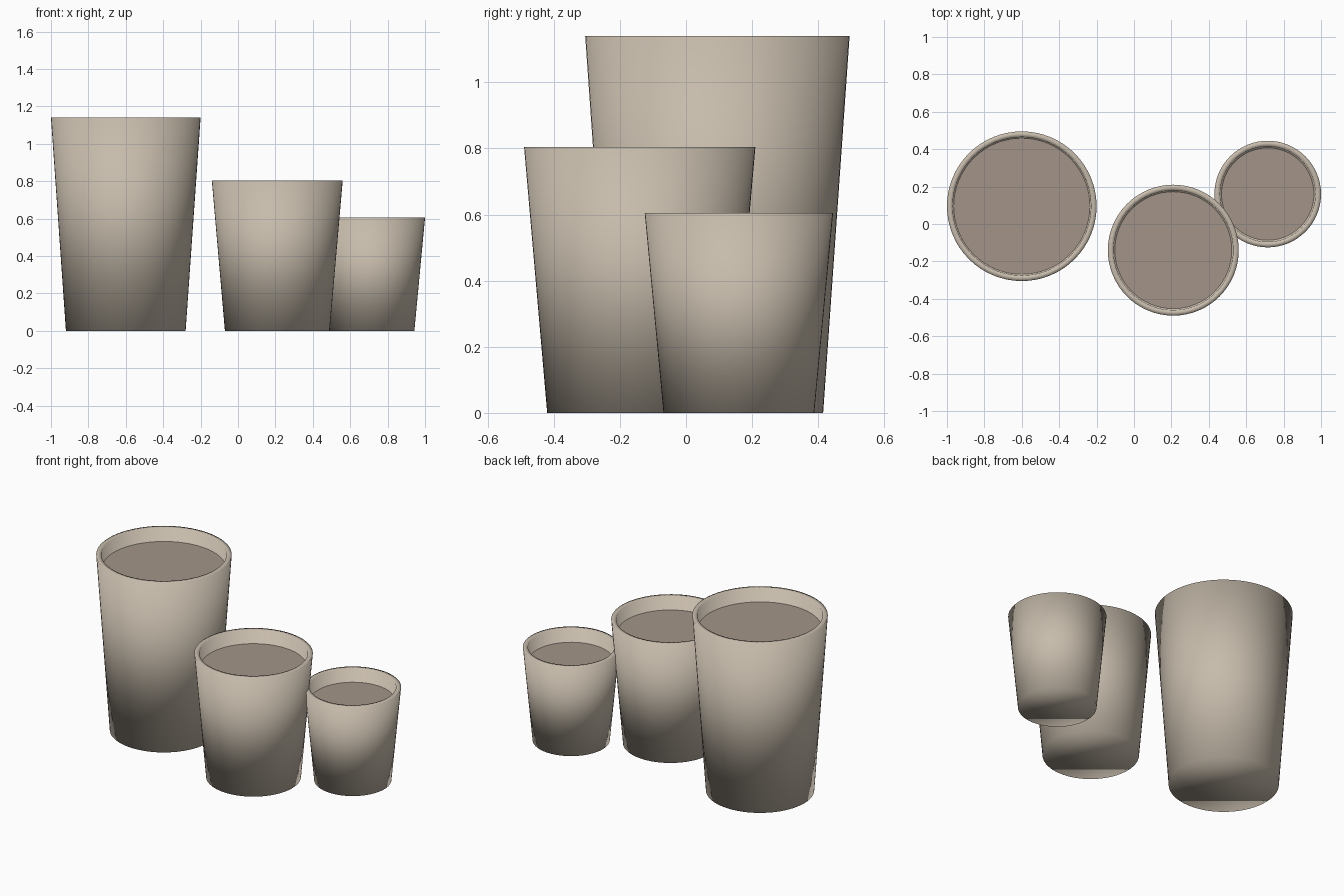
import bpy, bmesh
from math import cos, sin, tau

SIDES = 64
WALL = 0.03        # pot wall thickness
SOIL_DEPTH = 0.085  # soil level below the rim

cube = bpy.data.objects.get("Cube")
if cube:
    bpy.data.objects.remove(cube, do_unlink=True)


def make_material(name, rgb):
    mat = bpy.data.materials.new(name)
    mat.use_nodes = True
    colour = (*rgb, 1.0)
    mat.diffuse_color = colour
    bsdf = next(n for n in mat.node_tree.nodes if n.type == "BSDF_PRINCIPLED")
    bsdf.inputs["Base Color"].default_value = colour
    bsdf.inputs["Roughness"].default_value = 0.8
    return mat


def lathe(name, profile, location, material, smooth):
    """Revolve (radius, z) points and cap both ends with a flat face."""
    bm = bmesh.new()
    rings = [[bm.verts.new((r * cos(tau * i / SIDES), r * sin(tau * i / SIDES), z))
              for i in range(SIDES)] for r, z in profile]
    for low, high in zip(rings, rings[1:]):
        for i in range(SIDES):
            j = (i + 1) % SIDES
            bm.faces.new((low[i], low[j], high[j], high[i]))
    if len(rings) > 1:
        bm.faces.new(rings[0][::-1])
    bm.faces.new(rings[-1])
    for face in bm.faces:
        face.smooth = smooth
    mesh = bpy.data.meshes.new(name)
    bm.to_mesh(mesh)
    bm.free()
    mesh.materials.append(material)
    obj = bpy.data.objects.new(name, mesh)
    obj.location = location
    bpy.context.collection.objects.link(obj)
    return obj


clay = make_material("warm grey clay", (0.57, 0.50, 0.41))
earth = make_material("brown soil", (0.37, 0.30, 0.25))


def planter(size, x, y, radius, height):
    base = radius * 0.8
    taper = (radius - base) / height
    soil_z = height - SOIL_DEPTH

    def inner(z):
        return base + taper * z - WALL

    # Tapered hollow pot: outer wall, flat rim, inner wall, floor
    lathe(size + "_pot",
          [(base, 0), (radius, height), (inner(height), height), (inner(WALL), WALL)],
          (x, y, 0), clay, True)
    # Soil surface set below the rim
    lathe(size + "_soil", [(inner(soil_z), soil_z)], (x, y, 0), earth, False)


planter("large", -0.60, 0.095, 0.40, 1.14)
planter("medium", 0.21, -0.14, 0.35, 0.805)
planter("small", 0.715, 0.16, 0.285, 0.605)
